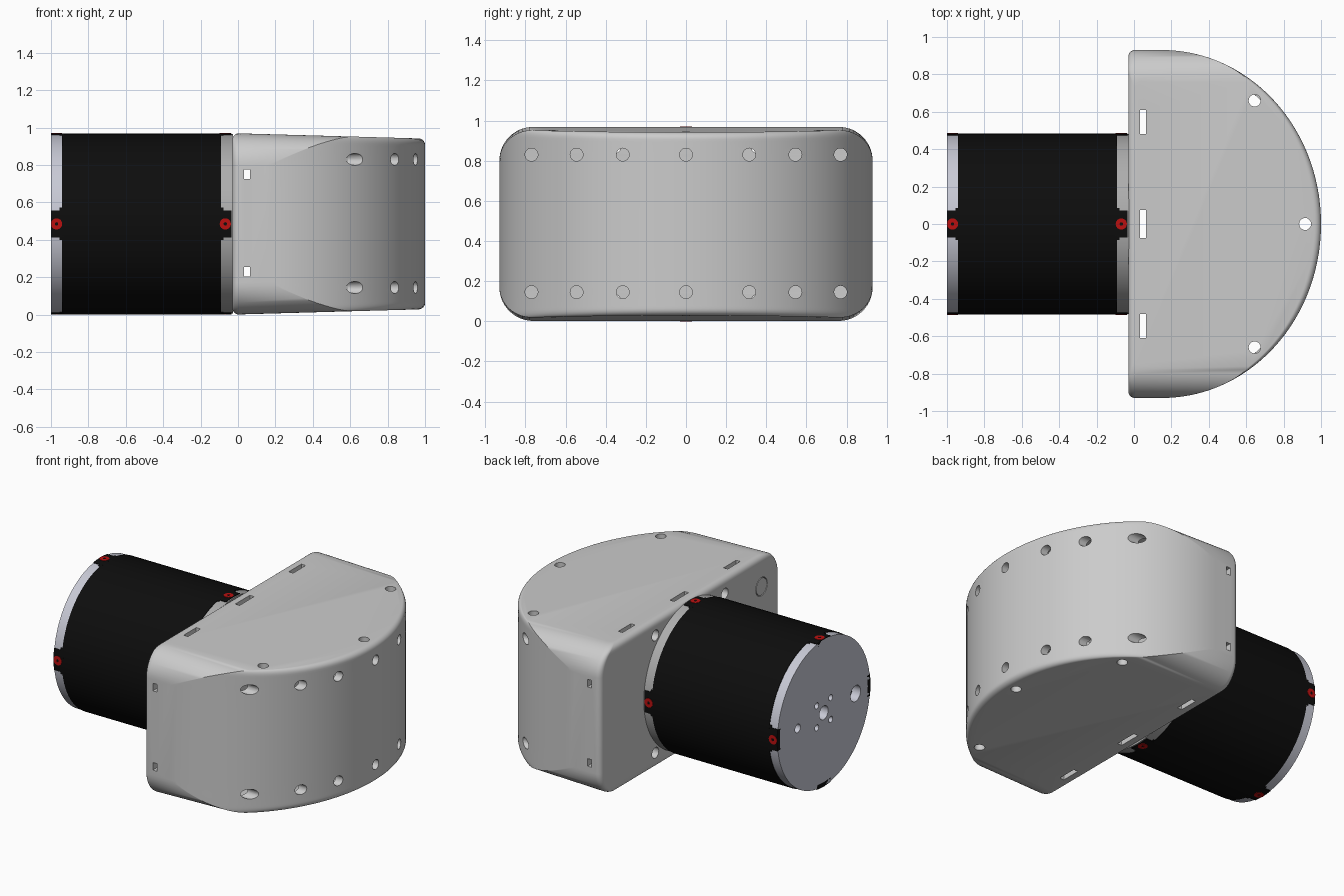
import bpy, bmesh
from math import pi, sin, cos, sqrt
from mathutils import Matrix, Vector

if "Cube" in bpy.data.objects:
    bpy.data.objects.remove(bpy.data.objects["Cube"])

ZC = 0.485


def mat(name, c):
    m = bpy.data.materials.new(name)
    m.diffuse_color = (*c, 1)
    m.use_nodes = True
    m.node_tree.nodes["Principled BSDF"].inputs["Base Color"].default_value = m.diffuse_color
    return m


black = mat("black", (0.004, 0.004, 0.004))
metal = mat("metal", (0.58, 0.59, 0.67))
red = mat("red", (0.5, 0.005, 0.005))
grey = mat("light_grey", (0.42, 0.42, 0.42))


def finish(bm, name, material=None):
    bmesh.ops.recalc_face_normals(bm, faces=bm.faces)
    me = bpy.data.meshes.new(name)
    bm.to_mesh(me)
    bm.free()
    ob = bpy.data.objects.new(name, me)
    bpy.context.collection.objects.link(ob)
    if material:
        me.materials.append(material)
    return ob


def smooth(ob, angle=0.55):
    bpy.ops.object.select_all(action='DESELECT')
    ob.select_set(True)
    bpy.context.view_layer.objects.active = ob
    bpy.ops.object.shade_smooth_by_angle(angle=angle)


def cut(ob, cutter):
    md = ob.modifiers.new("cut", 'BOOLEAN')
    md.operation = 'DIFFERENCE'
    md.solver = 'EXACT'
    md.object = cutter
    bpy.context.view_layer.objects.active = ob
    bpy.ops.object.modifier_apply(modifier=md.name)
    bpy.data.objects.remove(cutter)


def rod(bm, p, q, r, n=24):
    """Cylinder from point p to point q."""
    p, q = Vector(p), Vector(q)
    d = q - p
    m = Matrix.Translation((p + q) / 2) @ d.to_track_quat('Z', 'Y').to_matrix().to_4x4()
    bmesh.ops.create_cone(bm, cap_ends=True, segments=n, radius1=r, radius2=r,
                          depth=d.length, matrix=m)


def box(bm, lo, hi):
    lo, hi = Vector(lo), Vector(hi)
    bmesh.ops.create_cube(bm, size=1, matrix=Matrix.Translation((lo + hi) / 2)
                          @ Matrix.Diagonal((*(hi - lo), 1)))


def swept(bm, r0, r1, h0, h1, a0, a1, n, m):
    """Rectangular section swept round the local z axis; full turn closes itself."""
    full = abs(a1 - a0 - 2 * pi) < 1e-6
    rows = []
    for i in range(n if full else n + 1):
        a = a0 + (a1 - a0) * i / n
        rows.append([bm.verts.new(m @ Vector((r * cos(a), r * sin(a), h)))
                     for r, h in ((r0, h0), (r1, h0), (r1, h1), (r0, h1))])
    for i in range(n):
        A, B = rows[i], rows[(i + 1) % len(rows)]
        for k in range(4):
            bm.faces.new((A[k], A[(k + 1) % 4], B[(k + 1) % 4], B[k]))
    if not full:
        bm.faces.new(rows[0])
        bm.faces.new(rows[-1])


def front_x(y, a=0.85, b=0.93):
    return 0.15 + a * sqrt(max(0, 1 - (y / b) ** 2))


def housing_solid(name, d, fil):
    """D-shaped body inset by d, built as a stack of horizontal outlines."""
    R, n, steps = 0.17 - d, 56, 14
    low = [(d + R * (1 - cos(t)), 0.76 + R * sin(t))
           for t in (pi / 2 * i / steps for i in range(steps + 1))]
    levels = low + [(0.97 - z, w) for z, w in reversed(low)]
    bm = bmesh.new()
    rows = []
    for z, w in levels:
        h = min(z, 0.97 - z) - d
        e = fil - sqrt(fil ** 2 - max(0, fil - h) ** 2)
        a, b = 0.85 - d - e, 0.93 - d
        pts = []
        for i in range(n + 1):
            y = w * sin(pi * (i / n - 0.5))
            pts.append((front_x(y, a, b), y))
        x0 = -0.03 + d + e
        arc = [(x0 + fil * (1 - sin(t)), w - fil * (1 - cos(t)))
               for t in (pi / 2 * i / 5 for i in range(6))]
        pts += arc + [(x, -y) for x, y in reversed(arc)]
        rows.append([bm.verts.new((x, y, ZC + (z - ZC) * (1 - 0.058 * (x + 0.03))))
                     for x, y in pts])
    m = len(rows[0])
    for A, B in zip(rows, rows[1:]):
        for i in range(m):
            j = (i + 1) % m
            bm.faces.new((A[i], A[j], B[j], B[i]))
    bm.faces.new(rows[0])
    bm.faces.new(rows[-1])
    return finish(bm, name)


# hollow D-shaped housing
housing = housing_solid("housing", 0.0, 0.035)
cut(housing, housing_solid("cavity", 0.05, 0.006))

# screw holes and slots through the housing walls
bm = bmesh.new()
for y in (-0.77, -0.545, -0.315, 0, 0.315, 0.545, 0.77):
    for z in (0.145, 0.83):
        rod(bm, (front_x(y) - 0.24, y, z), (front_x(y) + 0.2, y, z), 0.032)
for lo, hi in ((-0.05, 0.09), (0.88, 1.02)):
    for x, y in ((0.645, 0.66), (0.645, -0.66), (0.915, 0)):
        rod(bm, (x, y, lo), (x, y, hi), 0.032)
    for y, w in ((-0.545, 0.065), (0, 0.075), (0.545, 0.065)):
        box(bm, (0.033, y - w, lo), (0.064, y + w, hi))
for s in (-1, 1):
    for z in (0.23, 0.75):
        box(bm, (0.033, min(s * 0.84, s), z - 0.025), (0.064, max(s * 0.84, s), z + 0.025))
    for z in (0.1, 0.87):
        rod(bm, (-0.1, s * 0.36, z), (0.04, s * 0.36, z), 0.035)
rod(bm, (-0.1, -0.74, 0.77), (-0.015, -0.74, 0.77), 0.06, 32)
cut(housing, finish(bm, "housing_cutters"))
smooth(housing)

# round plug in the rear wall
bm = bmesh.new()
rod(bm, (-0.03, -0.74, 0.77), (-0.01, -0.74, 0.77), 0.055, 32)
smooth(finish(bm, "rear_plug"))


# cylindrical body: sleeve, end cap, mounting ring
def drum(name, x0, x1, r, material):
    bm = bmesh.new()
    rod(bm, (x0, 0, ZC), (x1, 0, ZC), r, 96)
    return finish(bm, name, material)


smooth(drum("sleeve", -0.94, -0.09, 0.484, black))
smooth(drum("mounting_ring", -0.09, -0.028, 0.48, grey))
cap = drum("end_cap", -1.0, -0.938, 0.48, metal)
bm = bmesh.new()
holes = [(0, 0, 0.045), (-0.33, 0, 0.052), (0.27, 0, 0.028)]
holes += [(y, z, 0.02) for y in (-0.072, 0.072) for z in (-0.072, 0.072)]
for y, z, r in holes:
    rod(bm, (-1.1, y, ZC + z), (-0.9, y, ZC + z), r)
cut(cap, finish(bm, "cap_cutters"))
smooth(cap)

# four clamping tabs at each end, each with a red ring
tabs, rings = bmesh.new(), bmesh.new()
axis = Matrix.Translation((0, 0, ZC)) @ Matrix.Rotation(pi / 2, 4, 'Y')
for k in range(4):
    a = k * pi / 2
    for x0, x1, xr in ((-1.0, -0.93, -0.97), (-0.1, -0.036, -0.068)):
        swept(tabs, 0.455, 0.484, x0, x1, a - 0.15, a + 0.15, 8, axis)
        inner = (-0.955, -0.93) if x0 < -0.5 else (-0.1, -0.078)
        swept(tabs, 0.456, 0.4838, *inner, a - 0.18, a + 0.18, 8, axis)
        m = Matrix.Translation((xr, 0, ZC)) @ Matrix.Rotation(a, 4, 'X')
        swept(rings, 0.009, 0.03, 0.465, 0.4855, 0, 2 * pi, 24, m)
smooth(finish(tabs, "clamp_tabs", black))
smooth(finish(rings, "clamp_rings", red))
